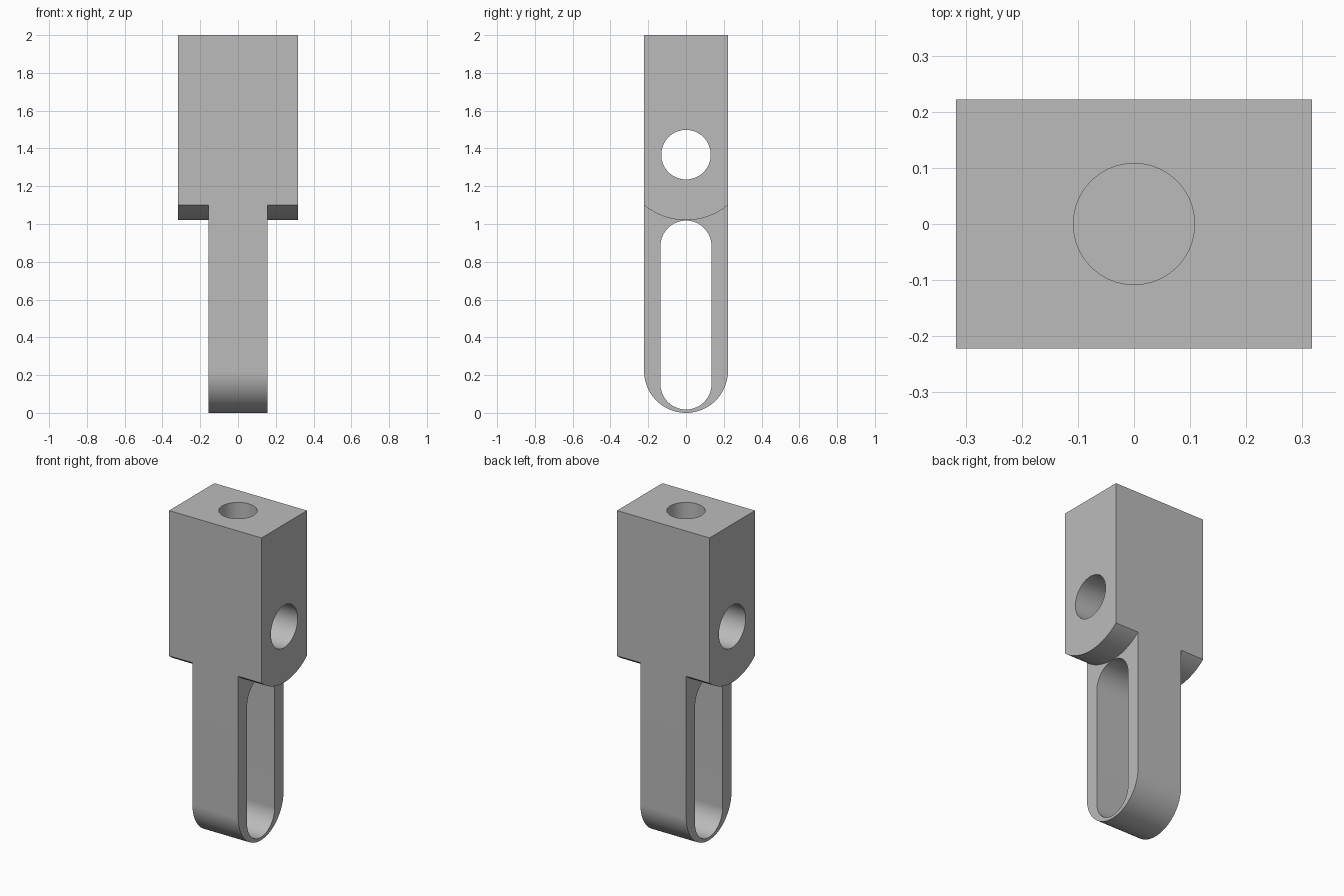
import bpy, bmesh
from math import radians, sin, cos, acos, pi

cube = bpy.data.objects.get("Cube")
if cube:
    bpy.data.objects.remove(cube, do_unlink=True)

HALF_DEPTH = 0.222      # half thickness, front to back
HOLE_Z = 1.367          # height of the cross hole
SEGMENTS = 64

steel = bpy.data.materials.new("grey_steel")
steel.use_nodes = True
GREY = (0.5, 0.5, 0.5, 1)
steel.diffuse_color = GREY
steel.node_tree.nodes["Principled BSDF"].inputs["Base Color"].default_value = GREY


def arc(z, radius, start, end, steps=SEGMENTS):
    """Points (y, z) along an arc between two angles."""
    angles = [start + (end - start) * i / steps for i in range(steps + 1)]
    return [(radius * cos(a), z + radius * sin(a)) for a in angles]


def extrude_x(name, outline, half_width):
    """Solid from a side outline (y, z), centred on x = 0."""
    bm = bmesh.new()
    face = bm.faces.new([bm.verts.new((-half_width, y, z)) for y, z in outline])
    grown = bmesh.ops.extrude_face_region(bm, geom=[face])["geom"]
    verts = [v for v in grown if isinstance(v, bmesh.types.BMVert)]
    bmesh.ops.translate(bm, verts=verts, vec=(2 * half_width, 0, 0))
    bmesh.ops.recalc_face_normals(bm, faces=bm.faces)
    mesh = bpy.data.meshes.new(name)
    bm.to_mesh(mesh)
    bm.free()
    mesh.materials.append(steel)
    obj = bpy.data.objects.new(name, mesh)
    bpy.context.collection.objects.link(obj)
    return obj


def combine(target, tool, operation):
    """Apply a boolean to the target and remove the tool."""
    mod = target.modifiers.new(operation, "BOOLEAN")
    mod.operation, mod.object, mod.solver = operation, tool, "EXACT"
    bpy.context.view_layer.objects.active = target
    bpy.ops.object.modifier_apply(modifier=mod.name)
    bpy.data.objects.remove(tool, do_unlink=True)


# Head block with a rounded underside concentric with the cross hole
under_radius = 0.347
side = acos(HALF_DEPTH / under_radius)
outline = [(HALF_DEPTH, 2), (-HALF_DEPTH, 2)]
outline += arc(HOLE_Z, under_radius, pi + side, 2 * pi - side)
fork = extrude_x("slotted_rod_end", outline, 0.317)

# Narrow tongue with a round lower end
outline = [(HALF_DEPTH, 1.17), (-HALF_DEPTH, 1.17)]
outline += arc(HALF_DEPTH, HALF_DEPTH, pi, 2 * pi)
combine(fork, extrude_x("tongue", outline, 0.157), "UNION")

# Long slot through the tongue
slot_radius = 0.135
outline = arc(1.018 - slot_radius, slot_radius, 0, pi)
outline += arc(0.018 + slot_radius, slot_radius, pi, 2 * pi)
combine(fork, extrude_x("slot_cutter", outline, 0.5), "DIFFERENCE")

# Cross hole through the head
outline = arc(HOLE_Z, 0.131, 0, 2 * pi)[:-1]
combine(fork, extrude_x("cross_hole_cutter", outline, 0.5), "DIFFERENCE")

# Blind hole in the top
bpy.ops.mesh.primitive_cylinder_add(vertices=SEGMENTS, radius=0.108, depth=0.8,
                                    location=(0, 0, 2.02))
drill = bpy.context.object
drill.name = "top_hole_cutter"
drill.data.materials.append(steel)
combine(fork, drill, "DIFFERENCE")

# Merge coplanar faces and smooth the round surfaces
bm = bmesh.new()
bm.from_mesh(fork.data)
bmesh.ops.remove_doubles(bm, verts=bm.verts, dist=0.0001)
bmesh.ops.dissolve_limit(bm, angle_limit=radians(0.3), verts=bm.verts, edges=bm.edges)
bm.to_mesh(fork.data)
bm.free()
bpy.ops.object.select_all(action="DESELECT")
fork.select_set(True)
bpy.context.view_layer.objects.active = fork
bpy.ops.object.shade_smooth_by_angle(angle=radians(25))
